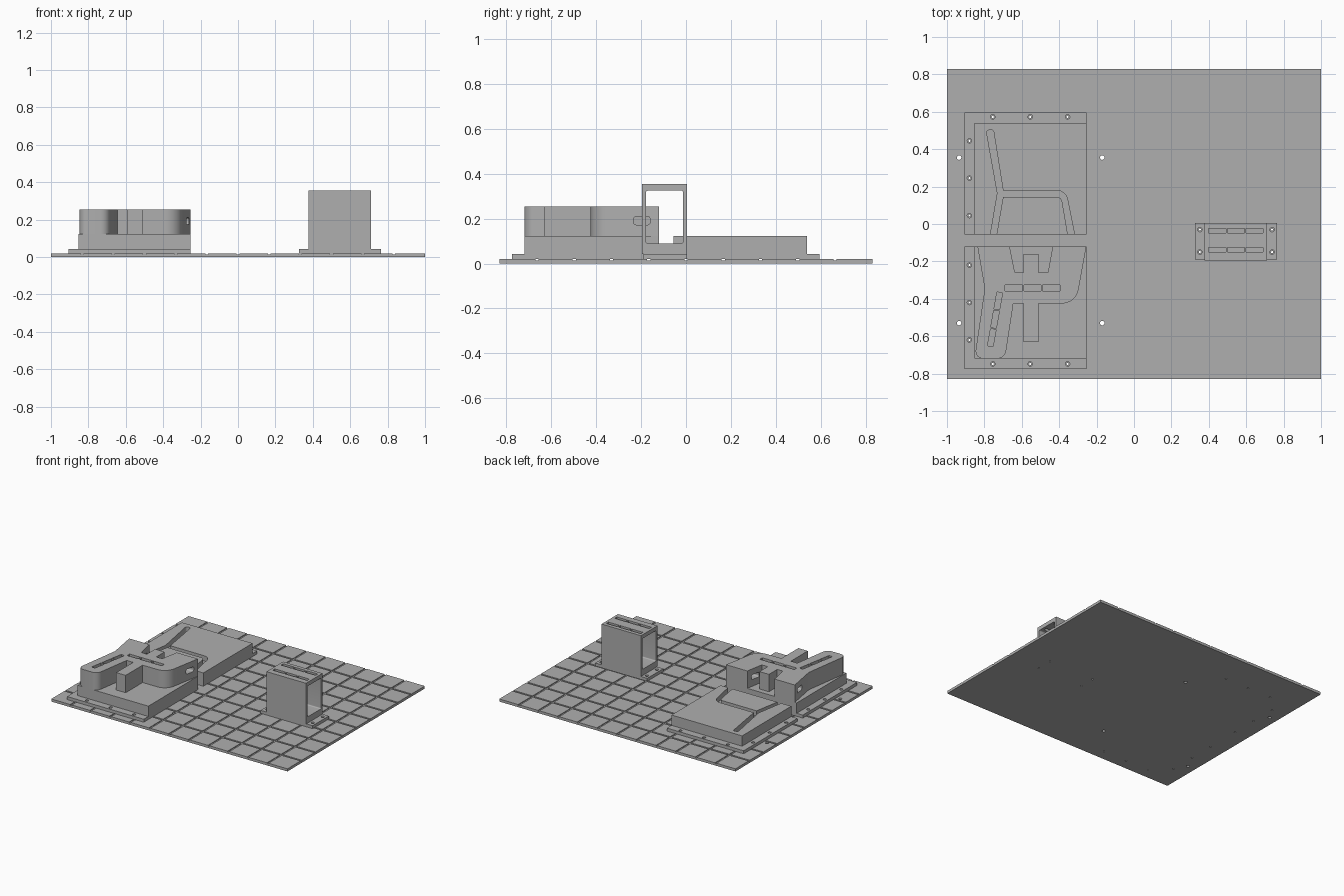
import bpy, bmesh, math
from mathutils import Matrix, Vector

cube = bpy.data.objects.get("Cube")
if cube:
    bpy.data.objects.remove(cube, do_unlink=True)

grey = bpy.data.materials.new("plain_grey")
grey.use_nodes = True
COLOUR = (0.43, 0.43, 0.43, 1)
grey.diffuse_color = COLOUR
for node in grey.node_tree.nodes:
    if node.type == "BSDF_PRINCIPLED":
        node.inputs["Base Color"].default_value = COLOUR

# Local (u, v, w) becomes (w, u, v): a prism running along x
ALONG_X = Matrix(((0, 0, 1, 0), (1, 0, 0, 0), (0, 1, 0, 0), (0, 0, 0, 1)))


def rounded(points, steps=8):
    """Replace each (x, y, radius) corner with an arc."""
    out = []
    for i, p in enumerate(points):
        c = Vector(p[:2])
        if len(p) < 3:
            out.append(c)
            continue
        a = (Vector(points[i - 1][:2]) - c).normalized()
        b = (Vector(points[(i + 1) % len(points)][:2]) - c).normalized()
        half = a.angle(b) / 2
        centre = c + (a + b).normalized() * p[2] / math.sin(half)
        start = c + a * p[2] / math.tan(half) - centre
        end = c + b * p[2] / math.tan(half) - centre
        sweep = start.angle_signed(end)
        for k in range(steps + 1):
            out.append(centre + Matrix.Rotation(-sweep * k / steps, 2) @ start)
    return out


def prism(points, low, high, matrix=Matrix()):
    return rounded(points), low, high, matrix


def box(x0, x1, y0, y1, z0, z1):
    return prism([(x0, y0), (x1, y0), (x1, y1), (x0, y1)], z0, z1)


def hole(x, y, r, low, high):
    ring = [(x + r * math.cos(k * math.tau / 16), y + r * math.sin(k * math.tau / 16))
            for k in range(16)]
    return prism(ring, low, high)


def make(name, prisms):
    bm = bmesh.new()
    for pts, low, high, matrix in prisms:
        verts = [bm.verts.new(matrix @ Vector((p[0], p[1], low))) for p in pts]
        face = bm.faces.new(verts)
        up = bmesh.ops.extrude_face_region(bm, geom=[face])["geom"]
        moved = [v for v in up if isinstance(v, bmesh.types.BMVert)]
        shift = matrix.to_3x3() @ Vector((0, 0, high - low))
        bmesh.ops.translate(bm, verts=moved, vec=shift)
    bmesh.ops.recalc_face_normals(bm, faces=bm.faces)
    me = bpy.data.meshes.new(name)
    bm.to_mesh(me)
    bm.free()
    me.materials.append(grey)
    ob = bpy.data.objects.new(name, me)
    bpy.context.collection.objects.link(ob)
    return ob


def part(name, solid, cuts=()):
    """A solid prism with a set of prisms cut out of it."""
    ob = make(name, [solid])
    if cuts:
        cutter = make(name + "_cutter", cuts)
        cutter.hide_render = True
        mod = ob.modifiers.new("cut", "BOOLEAN")
        mod.operation, mod.solver = "DIFFERENCE", "EXACT"
        mod.use_self, mod.object = True, cutter
        graph = bpy.context.evaluated_depsgraph_get()
        ob_eval = ob.evaluated_get(graph)
        mesh = bpy.data.meshes.new_from_object(ob_eval)
        ob.modifiers.clear()
        ob.data = mesh
        bpy.data.objects.remove(cutter, do_unlink=True)
    bpy.ops.object.select_all(action="DESELECT")
    ob.select_set(True)
    bpy.context.view_layer.objects.active = ob
    bpy.ops.object.shade_smooth_by_angle(angle=math.radians(30))
    return ob


PLATE, FLANGE, BODY, RAISED = 0.02, 0.043, 0.122, 0.255
RIGHT = -0.255
MID = -0.0875  # the two blocks mirror about this y

# Screw positions
back_screws = [(x, 0.573) for x in (-0.755, -0.555, -0.355)]
back_screws += [(-0.88, y) for y in (0.045, 0.245, 0.445)]
front_screws = [(x, 2 * MID - y) for x, y in back_screws]
tower_screws = [(x, y) for x in (0.352, 0.738) for y in (-0.03, -0.15)]

# Base plate with a grid of shallow grooves and through holes
W, D, GROOVE = 1.0, 0.83, 0.007
cuts = []
for i in range(-5, 6):
    cuts.append(box(i / 6 - GROOVE, i / 6 + GROOVE, -D - 0.1, D + 0.1, 0.014, 0.05))
for j in range(-4, 5):
    y = j * D / 5
    cuts.append(box(-W - 0.1, W + 0.1, y - GROOVE, y + GROOVE, 0.014, 0.05))
cuts += [hole(x, y, 0.012, -0.05, 0.07) for x in (-0.935, -0.17) for y in (0.355, -0.53)]
cuts += [hole(x, y, 0.006, -0.05, 0.07) for x, y in back_screws + front_screws + tower_screws]
part("base_plate", box(-W, W, -D, D, 0, PLATE), cuts)


def screw_holes(spots):
    return [hole(x, y, 0.012, 0, 0.1) for x, y in spots]


# Flanges under the two blocks and the tower
part("back_flange", box(-0.905, RIGHT, -0.055, 0.595, PLATE, FLANGE), screw_holes(back_screws))
part("front_flange", box(-0.905, RIGHT, -0.775, -0.12, PLATE, FLANGE), screw_holes(front_screws))
part("tower_flange", box(0.325, 0.765, -0.19, 0.005, PLATE, FLANGE), screw_holes(tower_screws))

# Back block with a branching channel in its top
channel = [(-0.79, 0.5, 0.014), (-0.752, 0.505, 0.014), (-0.70, 0.18), (-0.365, 0.18, 0.06),
           (-0.315, -0.07), (-0.352, -0.07), (-0.388, 0.145, 0.03), (-0.70, 0.145),
           (-0.737, -0.07), (-0.77, -0.07), (-0.73, 0.165)]
part("back_block", box(-0.853, RIGHT, -0.055, 0.54, FLANGE, BODY),
     [prism(channel, BODY - 0.04, BODY + 0.05)])

# Front block and the raised form on it
part("front_block", box(-0.853, RIGHT, -0.72, -0.12, FLANGE, BODY))
outline = [(-0.837, -0.12), (-0.798, -0.345), (-0.853, -0.72, 0.04), (-0.69, -0.72, 0.05),
           (-0.645, -0.425), (-0.59, -0.425), (-0.59, -0.63), (-0.51, -0.63),
           (-0.51, -0.425), (-0.31, -0.425, 0.09), (RIGHT, -0.12), (-0.435, -0.12),
           (-0.46, -0.26), (-0.51, -0.26), (-0.51, -0.16), (-0.59, -0.16),
           (-0.59, -0.26), (-0.637, -0.26), (-0.665, -0.12)]


def slot_row(start, end, width, z0, z1, gap=0.008):
    """Three slots in line from start to end."""
    a, b = Vector(start), Vector(end)
    along = (b - a).normalized()
    side = Vector((-along.y, along.x)) * width / 2
    row = []
    for k in range(3):
        p = a.lerp(b, k / 3) + along * gap / 2
        q = a.lerp(b, (k + 1) / 3) - along * gap / 2
        row.append(prism([tuple(v) for v in (p - side, q - side, q + side, p + side)], z0, z1))
    return row


cuts = slot_row((-0.693, -0.342), (-0.392, -0.342), 0.03, 0.18, 0.3)
cuts += slot_row((-0.717, -0.362), (-0.769, -0.657), 0.03, 0.18, 0.3)
side_hole = [(-0.234, 0.173, 0.012), (-0.16, 0.173, 0.012),
             (-0.16, 0.21, 0.012), (-0.234, 0.21, 0.012)]
cuts += [prism(side_hole, x0, x1, ALONG_X) for x0, x1 in ((-0.9, -0.63), (-0.47, -0.2))]
part("raised_form", prism(outline, BODY, RAISED), cuts)

# Hollow tower, open along x, with two rows of slots in its roof
window = [(-0.178, 0.09, 0.008), (-0.013, 0.09, 0.008),
          (-0.013, 0.325, 0.008), (-0.178, 0.325, 0.008)]
cuts = [prism(window, 0.2, 0.9, ALONG_X)]
for y in (-0.036, -0.138):
    cuts += slot_row((0.395, y), (0.695, y), 0.026, 0.3, 0.4)
part("tower", box(0.378, 0.712, -0.195, 0.005, FLANGE, 0.355), cuts)
